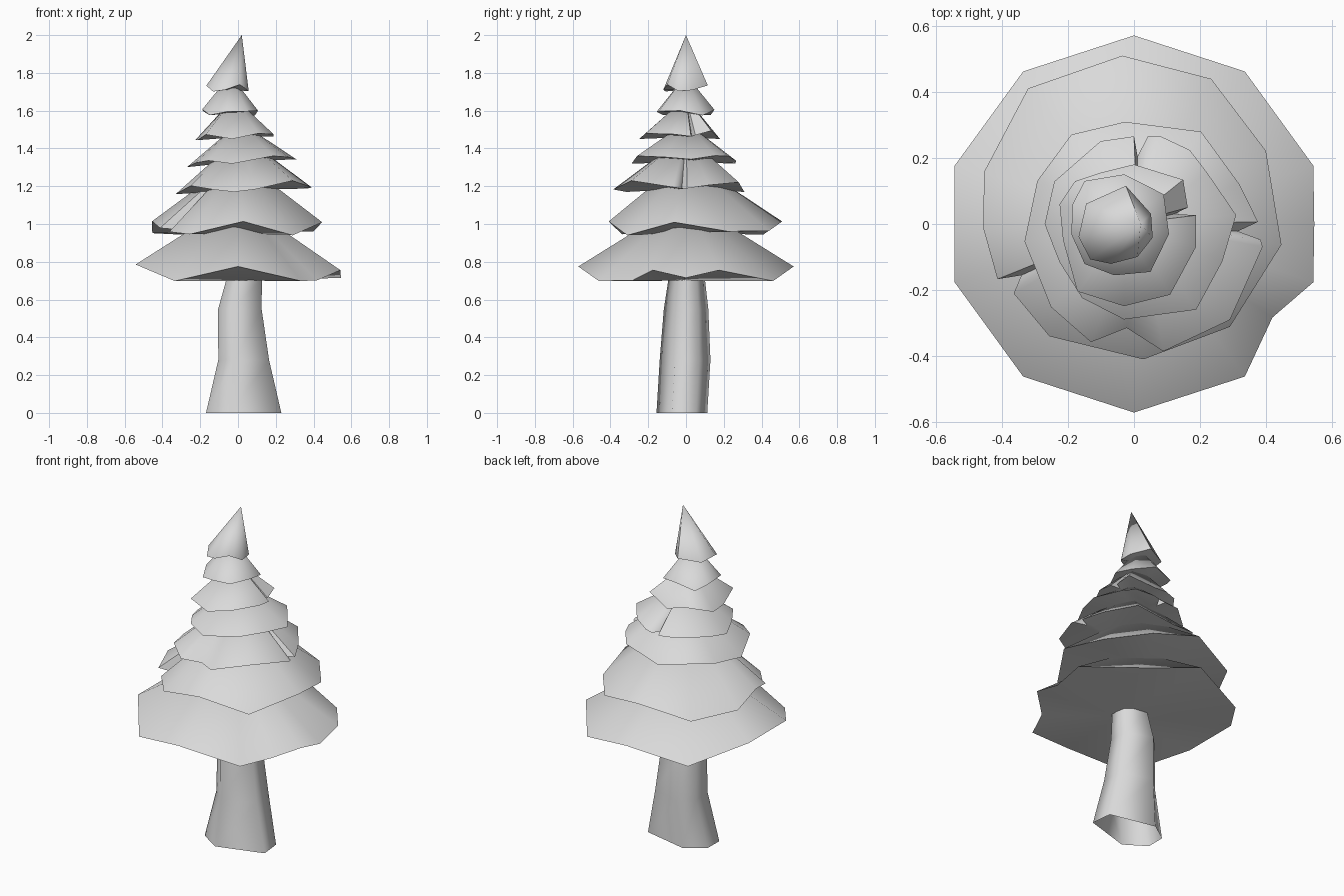
import bpy
import bmesh
from math import sin, cos, pi, radians

default_cube = bpy.data.objects.get("Cube")
if default_cube:
    bpy.data.objects.remove(default_cube, do_unlink=True)

# One plain colour for the whole tree
grey = bpy.data.materials.new("light_grey")
grey.use_nodes = True
grey.diffuse_color = (0.7, 0.7, 0.7, 1)
grey.node_tree.nodes["Principled BSDF"].inputs["Base Color"].default_value = (0.7, 0.7, 0.7, 1)


def finish(name, bm, sharp_angle):
    """Turn a bmesh into a smooth shaded object with sharp creases."""
    bmesh.ops.recalc_face_normals(bm, faces=bm.faces)
    for face in bm.faces:
        face.smooth = True
    for edge in bm.edges:
        edge.smooth = edge.calc_face_angle(0) < radians(sharp_angle)
    mesh = bpy.data.meshes.new(name)
    bm.to_mesh(mesh)
    bm.free()
    mesh.materials.append(grey)
    obj = bpy.data.objects.new(name, mesh)
    bpy.context.collection.objects.link(obj)


def tier(name, rim, low, lift, apex, tilt=0.0, phase=0.0):
    """Skirt of needles: wavy rim of (degrees, radius, optional shift in height),
    drawn up to an apex and closed by a nearly flat underside."""
    bm = bmesh.new()
    ring = []
    for degrees, radius, *shift in rim:
        a = radians(degrees)
        x, y = radius * cos(a), radius * sin(a)
        wave = 0.5 + 0.5 * cos(4 * a + phase)
        ring.append(bm.verts.new((x, y, low + lift * wave + tilt * x + sum(shift))))
    top = bm.verts.new(apex)
    centre_x = sum(v.co.x for v in ring) / len(ring)
    centre_y = sum(v.co.y for v in ring) / len(ring)
    under = bm.verts.new((centre_x, centre_y, low + 0.01 + tilt * centre_x))
    for v, w in zip(ring, ring[1:] + ring[:1]):
        bm.faces.new((v, w, top))
        bm.faces.new((w, v, under))
    finish(name, bm, 62)


# Trunk: bent open six sided tube through (z, centre x, centre y, radius x, radius y)
corners = [radians(d) for d in (-22, 30, 114, 157, 202, 250)]
sections = [
    (0.00, 0.03, -0.02, 0.215, 0.145),
    (0.28, 0.03, -0.003, 0.145, 0.145),
    (0.55, 0.01, 0.002, 0.124, 0.127),
    (0.71, 0.033, 0.005, 0.101, 0.104),
    (0.76, 0.035, 0.005, 0.097, 0.1),
]
bm = bmesh.new()
rings = [[bm.verts.new((cx + rx * cos(a), cy + ry * sin(a), z)) for a in corners]
         for z, cx, cy, rx, ry in sections]
for lower, upper in zip(rings, rings[1:]):
    for i in range(len(corners)):
        bm.faces.new((lower[i - 1], lower[i], upper[i], upper[i - 1]))
finish("trunk", bm, 75)

# Foliage tiers from the bottom up; the short radii are splits in the rim
tier("foliage_bottom",
     [(0, .545, -.06), (18, .57, .01), (54, .57), (90, .57), (126, .57), (162, .57, .04),
      (198, .57, .04), (234, .57), (270, .57), (306, .57), (326, .505), (342, .57, .01)],
     0.69, 0.085, (0, 0, 1.13))

tier("foliage_second",
     [(-8, .45), (29, .456), (62, .497), (94, .51), (128, .52), (161, .48, -.035), (182, .455),
      (202, .445), (204.5, .374), (210, .42), (233, .425), (274, .41), (313, .425)],
     0.94, 0.075, (0, 0, 1.35))

tier("foliage_third",
     [(-10, .395), (-7, .385), (-4, .315), (1, .375), (21, .34), (54, .345), (95, .31),
      (125, .33), (156, .32), (189, .335), (225, .355), (250, .38), (266, .315),
      (283, .395), (315, .41)],
     1.17, 0.045, (0.02, 0, 1.47), tilt=0.05, phase=pi)

tier("foliage_fourth",
     [(5, .31), (35, .27), (53, .28), (73, .277), (81, .268), (87, .205), (90, .265),
      (112, .27), (152, .273), (180, .27), (207, .253), (235, .273), (264, .29),
      (306, .32), (337, .29)],
     1.32, 0.03, (0.01, 0, 1.54), tilt=0.07, phase=pi)

tier("foliage_fifth",
     [(8, .19), (14, .125), (17, .17), (42, .2), (90, .18), (123, .185), (144, .22),
      (165, .233), (193, .22), (230, .266), (263, .25), (297, .24), (340, .2)],
     1.45, 0.035, (-0.02, 0, 1.67), tilt=0.06, phase=pi)

tier("foliage_sixth",
     [(45, .127), (101, .153), (139, .198), (162, .195), (189, .192), (219, .192),
      (249, .166), (289, .153), (344, .11)],
     1.575, 0.035, (-0.04, 0, 1.79))

tier("foliage_tip",
     [(31, .06), (102, .118), (157, .157), (193, .172), (219, .17), (240, .139),
      (276, .1), (324, .07)],
     1.70, 0.04, (0.02, 0, 2.0))
